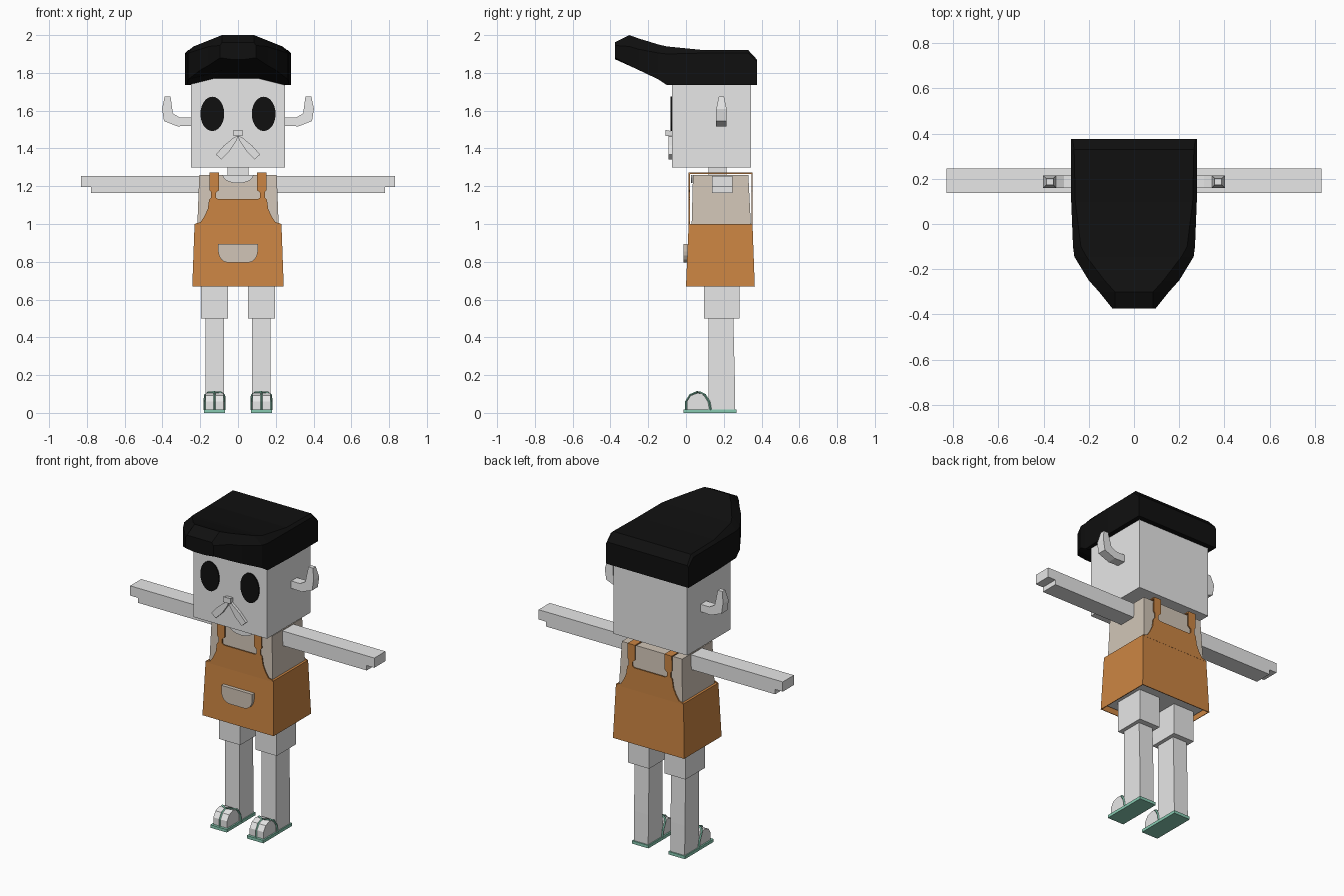
import bpy
import bmesh
import math
from mathutils import Vector

default_cube = bpy.data.objects.get("Cube")
if default_cube:
    bpy.data.objects.remove(default_cube, do_unlink=True)


def make_material(name, red, green, blue):
    material = bpy.data.materials.new(name)
    material.use_nodes = True
    colour = (red, green, blue, 1)
    material.diffuse_color = colour
    shader = next(n for n in material.node_tree.nodes if n.type == "BSDF_PRINCIPLED")
    shader.inputs["Base Color"].default_value = colour
    shader.inputs["Roughness"].default_value = 0.8
    return material


GREY = make_material("light grey", 0.8, 0.8, 0.8)
BLACK = make_material("black", 0.005, 0.005, 0.005)
ORANGE = make_material("apron orange", 0.6, 0.235, 0.056)
BEIGE = make_material("shirt beige", 0.64, 0.56, 0.475)
TEAL = make_material("sandal teal", 0.25, 0.6, 0.45)


def add_object(name, bm, *materials):
    bmesh.ops.recalc_face_normals(bm, faces=bm.faces[:])
    mesh = bpy.data.meshes.new(name)
    bm.to_mesh(mesh)
    bm.free()
    for material in materials:
        mesh.materials.append(material)
    obj = bpy.data.objects.new(name, mesh)
    bpy.context.collection.objects.link(obj)
    return obj


def loft(name, rings, *materials, cap_start=True, cap_end=True):
    """Skin a row of closed rings."""
    bm = bmesh.new()
    loops = [[bm.verts.new(p) for p in ring] for ring in rings]
    for lower, upper in zip(loops, loops[1:]):
        for i in range(len(lower)):
            j = (i + 1) % len(lower)
            bm.faces.new((lower[i], lower[j], upper[j], upper[i]))
    if cap_start:
        bm.faces.new(loops[0])
    if cap_end:
        bm.faces.new(loops[-1])
    return add_object(name, bm, *materials)


def rect(half_x, front, back, z, centre=0):
    left, right = centre - half_x, centre + half_x
    return [(left, front, z), (right, front, z), (right, back, z), (left, back, z)]


def prism(name, outline, front, back, material):
    """Extrude an x-z outline along y."""
    rings = [[(x, y, z) for x, z in outline] for y in (front, back)]
    return loft(name, rings, material)


def mirrored(half):
    """Complete an outline whose right half is given."""
    return half + [(-x, z) for x, z in reversed(half) if x > 0]


def arc(radius_x, radius_z, cx, cz, start, end, steps):
    angles = [math.radians(start + (end - start) * i / steps) for i in range(steps + 1)]
    return [(cx + radius_x * math.cos(a), cz + radius_z * math.sin(a)) for a in angles]


def wire(name, points, radius, material):
    """Thin four-sided tube along a path."""
    points = [Vector(p) for p in points]
    rings = []
    for i, point in enumerate(points):
        along = (points[min(i + 1, len(points) - 1)] - points[max(i - 1, 0)]).normalized()
        helper = Vector((1, 0, 0)) if abs(along.x) < 0.8 else Vector((0, 1, 0))
        u = along.cross(helper).normalized() * radius
        v = along.cross(u).normalized() * radius
        rings.append([point + u, point + v, point - u, point - v])
    return loft(name, rings, material)


# Head and neck
loft("head", [rect(0.25, -0.075, 0.345, z) for z in (1.3, 1.8)], GREY)
loft("neck", [rect(0.056, 0.12, 0.215, z) for z in (1.25, 1.31)], GREY)

# Hair: cross-sections from the back to the raised front tip
hair_sections = [
    # y, half width, side bottom, middle bottom, side top, top half width, top
    (0.376, 0.28, 1.735, 1.735, 1.86, 0.272, 1.87),
    (0.33, 0.28, 1.735, 1.735, 1.905, 0.265, 1.92),
    (0.1, 0.278, 1.735, 1.735, 1.905, 0.26, 1.92),
    (-0.1, 0.27, 1.735, 1.775, 1.9, 0.235, 1.94),
    (-0.145, 0.264, 1.765, 1.797, 1.905, 0.21, 1.95),
    (-0.25, 0.2, 1.815, 1.815, 1.925, 0.13, 1.982),
    (-0.3, 0.155, 1.84, 1.838, 1.94, 0.085, 2.0),
    (-0.375, 0.095, 1.88, 1.872, 1.945, 0.085, 1.962),
]
hair_rings = []
for y, width, side_low, low, side_top, top_width, top in hair_sections:
    half = [(width * 0.4, low), (width, side_low), (width, side_top), (top_width, top)]
    hair_rings.append([(x, y, z) for x, z in mirrored(half)])
loft("hair", hair_rings, BLACK)

# Nose
loft("nose", [
    [(x, -0.07, z) for x, z in ((-0.018, 1.47), (0.018, 1.47), (0.018, 1.49), (-0.018, 1.49))],
    [(x, -0.108, z) for x, z in ((-0.025, 1.465), (0.025, 1.465), (0.025, 1.498), (-0.025, 1.498))],
], GREY)

# Skirt of the apron, open underneath
skirt = loft("apron_skirt", [rect(0.242, 0.0, 0.364, 0.67), rect(0.23, 0.014, 0.352, 1.0)],
             ORANGE, cap_start=False)
wall = skirt.modifiers.new("wall", "SOLIDIFY")
wall.thickness = 0.006

# Shirt, with a grey underside
shirt = loft("shirt", [rect(0.222, 0.025, 0.345, 0.69), rect(0.215, 0.03, 0.343, 1.0),
                       rect(0.205, 0.037, 0.33, 1.26)], BEIGE, GREY)
for face in shirt.data.polygons:
    if face.normal.z < -0.9:
        face.material_index = 1

# Apron bib with shoulder straps, front and back
bib_side = [(0.23, 0.995), (0.222, 1.003), (0.198, 1.01), (0.178, 1.04), (0.16, 1.08),
            (0.153, 1.13), (0.143, 1.14), (0.143, 1.17), (0.151, 1.18), (0.15, 1.272),
            (0.1, 1.272), (0.1, 1.18), (0.117, 1.165), (0.117, 1.14), (0.105, 1.132)]
prism("apron_bib_front", mirrored(bib_side), 0.013, 0.02, ORANGE)
prism("apron_bib_back", mirrored(bib_side), 0.346, 0.353, ORANGE)

# Pocket and neckline
pocket = mirrored([(0.105, 0.895)] + arc(0.055, 0.06, 0.05, 0.855, 0, -90, 4))
prism("apron_pocket", pocket, -0.012, 0.015, BEIGE)
prism("neckline", arc(0.082, 0.043, 0, 1.259, 180, 360, 10), 0.027, 0.035, GREY)

# Paired parts
for side, label in ((1, "left"), (-1, "right")):

    def flip(outline):
        return [(side * x, z) for x, z in outline]

    prism(label + "_eye", arc(0.063, 0.091, side * 0.136, 1.583, 0, 345, 23),
          -0.082, -0.074, BLACK)

    # Moustache half
    whisker = [(0.0, 1.465), (0.02, 1.46), (0.075, 1.415), (0.117, 1.368),
               (0.088, 1.342), (0.045, 1.385), (0.008, 1.44)]
    prism(label + "_moustache", flip(whisker), -0.092, -0.07, GREY)

    # Upturned ear with a tapered tip
    ear_outline = [(0.24, 1.565), (0.31, 1.565), (0.345, 1.585), (0.357, 1.675), (0.388, 1.675),
                   (0.402, 1.61), (0.392, 1.545), (0.32, 1.517), (0.24, 1.52)]
    ear = prism(label + "_ear", flip(ear_outline), 0.16, 0.215, GREY)
    for vertex in ear.data.vertices:
        if vertex.co.z > 1.65:
            vertex.co.y += (0.1875 - vertex.co.y) * 0.5

    # Arm with a shallower fingertip
    arm_outline = [(0.2, 1.255), (0.83, 1.255), (0.83, 1.195), (0.778, 1.195),
                   (0.778, 1.165), (0.2, 1.165)]
    prism(label + "_arm", flip(arm_outline), 0.138, 0.246, GREY)

    # Strap over the shoulder
    loft(label + "_shoulder_strap",
         [rect(0.025, 0.013, 0.353, z, side * 0.125) for z in (1.265, 1.272)], ORANGE)

    # Trouser leg, shin, foot
    centre = side * 0.124
    loft(label + "_trouser_leg", [rect(0.072, 0.096, 0.284, z, centre) for z in (0.5, 0.7)], GREY)
    loft(label + "_shin", [rect(0.049, 0.12, 0.26, 0.015, centre),
                           rect(0.049, 0.12, 0.258, 0.2, centre),
                           rect(0.049, 0.12, 0.25, 0.51, centre)], GREY)
    foot_profile = [(0.13, 0.018), (0.004, 0.018), (0.004, 0.06), (0.025, 0.092),
                    (0.06, 0.105), (0.1, 0.1), (0.13, 0.06)]
    loft(label + "_foot", [[(centre + x, y, z) for y, z in foot_profile]
                           for x in (-0.047, 0.047)], GREY)

    # Sandal sole and straps
    loft(label + "_sandal_sole", [rect(0.056, -0.012, 0.268, z, centre) for z in (0, 0.018)], TEAL)
    strap_half = [(0.053, 0.13, 0.015), (0.053, 0.122, 0.06), (0.05, 0.1, 0.095), (0.035, 0.075, 0.108)]
    strap = strap_half + [(0, 0.055, 0.109)] + [(-x, y, z) for x, y, z in reversed(strap_half)]
    wire(label + "_sandal_strap", [(centre + x, y, z) for x, y, z in strap], 0.006, TEAL)
    wire(label + "_sandal_thong", [(centre, y, z) for y, z in
                                   ((0.055, 0.109), (0.022, 0.095), (0.0, 0.06), (0.0, 0.015))],
         0.005, TEAL)
